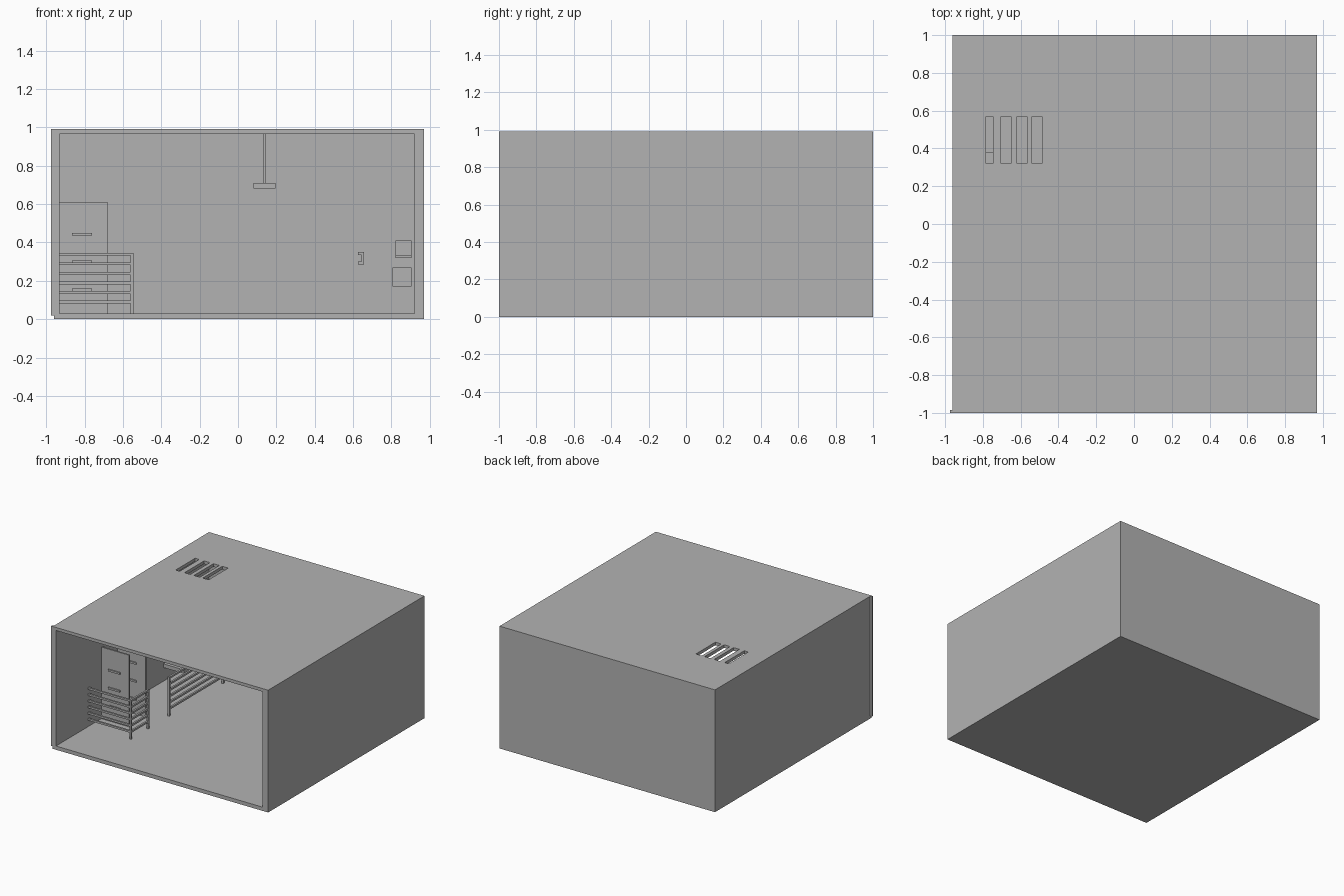
import bpy
import bmesh
from mathutils import Vector

default_cube = bpy.data.objects.get("Cube")
if default_cube:
    bpy.data.objects.remove(default_cube, do_unlink=True)

grey = bpy.data.materials.new("plain_grey")
grey.use_nodes = True
COLOUR = (0.45, 0.45, 0.45, 1)
grey.diffuse_color = COLOUR
grey.node_tree.nodes["Principled BSDF"].inputs["Base Color"].default_value = COLOUR


def finish(name, bm):
    mesh = bpy.data.meshes.new(name)
    bm.to_mesh(mesh)
    bm.free()
    mesh.materials.append(grey)
    obj = bpy.data.objects.new(name, mesh)
    bpy.context.collection.objects.link(obj)
    return obj


def boxes(name, *spans):
    """One object from boxes, each given as x, y and z ranges."""
    bm = bmesh.new()
    for span in spans:
        low, high = Vector([s[0] for s in span]), Vector([s[1] for s in span])
        new = bmesh.ops.create_cube(bm, size=1)["verts"]
        bmesh.ops.scale(bm, vec=high - low, verts=new)
        bmesh.ops.translate(bm, vec=(low + high) / 2, verts=new)
    return finish(name, bm)


def cut(target, cutter):
    cutter.hide_render = True
    cutter.hide_viewport = True
    cutter.display_type = 'WIRE'
    mod = target.modifiers.new(cutter.name, 'BOOLEAN')
    mod.operation = 'DIFFERENCE'
    mod.solver = 'EXACT'
    mod.object = cutter


# Room shell, hollow and open at the front
LEFT, RIGHT, FLOOR, CEILING, BACK = -0.93, 0.92, 0.03, 0.965, 0.96
shell = boxes("room_shell", ((-0.96, 0.97), (-1, 1), (0, 0.99)))
cut(shell, boxes("room_cutter", ((LEFT, RIGHT), (-1.1, BACK), (FLOOR, CEILING))))
boxes("front_edge_trim", ((-0.975, -0.96), (-1, -0.985), (0.02, 0.99)))

# Roof vents
vents = [(-0.783, -0.746), (-0.703, -0.651), (-0.619, -0.566), (-0.54, -0.487)]
cut(shell, boxes("vent_cutter", *[(x, (0.32, 0.57), (0.9, 1.1)) for x in vents]))

# Railings around the pen, with a gap for the entrance
BAR = 0.015
RAIL_X = -0.56
POSTS = [-0.59, -0.37, -0.10, 0.59]
rail_heights = [(0.346 - 0.05 * i - BAR, 0.346 - 0.05 * i) for i in range(6)]
boxes("railing_posts", *[((RAIL_X, RAIL_X + BAR), (y, y + BAR), (FLOOR, 0.346))
                         for y in POSTS])
for name, y in (("front_rails", POSTS[0]), ("rear_rails", POSTS[3])):
    boxes(name, *[((LEFT, RAIL_X), (y, y + BAR), z) for z in rail_heights])
for name, start, end in (("side_rails_front", *POSTS[:2]), ("side_rails_rear", *POSTS[2:])):
    boxes(name, *[((RAIL_X, RAIL_X + BAR), (start + BAR, end), z) for z in rail_heights])

# Tall panels with handles against the wall
for name, y in (("front", -0.42), ("rear", -0.21)):
    boxes(name + "_panel", ((LEFT, -0.68), (y, y + 0.012), (FLOOR, 0.61)))
    boxes(name + "_panel_handles", *[((-0.865, -0.76), (y - 0.01, y), (z, z + 0.015))
                                     for z in (0.145, 0.29, 0.435)])

# Low shelf on the wall under the vents
boxes("wall_shelf", ((LEFT, -0.746), (0.375, 0.575), (0.14, 0.17)))

# Hanging lamp
boxes("lamp_rod", ((0.13, 0.146), (-0.008, 0.008), (0.71, CEILING)))
boxes("lamp_shade", ((0.08, 0.195), (-0.058, 0.058), (0.68, 0.71)))

# Fittings on the back wall
boxes("upper_wall_box", ((0.82, 0.905), (BACK - 0.03, BACK), (0.335, 0.41)),
      ((0.82, 0.905), (BACK - 0.04, BACK), (0.32, 0.335)))
boxes("lower_wall_box", ((0.805, 0.905), (BACK - 0.03, BACK), (0.17, 0.27)))
boxes("wall_handle", ((0.643, 0.657), (BACK - 0.03, BACK), (0.285, 0.35)),
      ((0.625, 0.643), (BACK - 0.03, BACK), (0.285, 0.3)),
      ((0.625, 0.643), (BACK - 0.03, BACK), (0.335, 0.35)))
